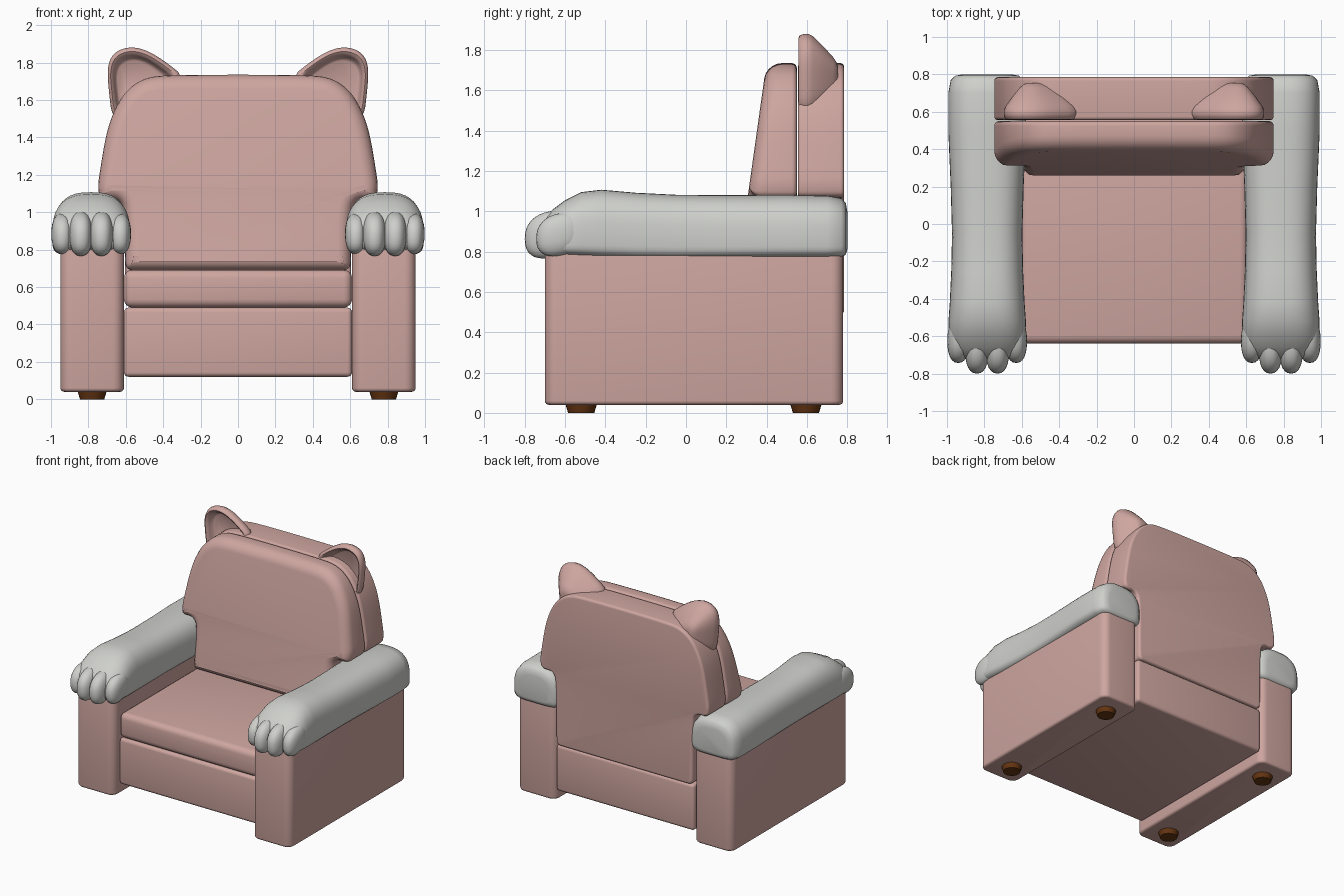
import bpy, bmesh
from math import sin, cos, pi, radians, copysign
from mathutils import Vector, Matrix

old = bpy.data.objects.get("Cube")
if old:
    bpy.data.objects.remove(old, do_unlink=True)


def material(name, rgb):
    m = bpy.data.materials.new(name)
    m.use_nodes = True
    colour = (*rgb, 1)
    m.diffuse_color = colour
    m.node_tree.nodes["Principled BSDF"].inputs["Base Color"].default_value = colour
    return m


PINK = material("dusty_pink_fabric", (0.62, 0.38, 0.35))
GREY = material("light_grey_fur", (0.62, 0.63, 0.60))
BROWN = material("dark_brown_wood", (0.13, 0.035, 0.006))


def finish(bm, name, mat, angle=40):
    bmesh.ops.recalc_face_normals(bm, faces=bm.faces[:])
    mesh = bpy.data.meshes.new(name)
    bm.to_mesh(mesh)
    bm.free()
    mesh.materials.append(mat)
    ob = bpy.data.objects.new(name, mesh)
    bpy.context.collection.objects.link(ob)
    bpy.ops.object.select_all(action='DESELECT')
    ob.select_set(True)
    bpy.context.view_layer.objects.active = ob
    bpy.ops.object.shade_smooth_by_angle(angle=radians(angle))
    return ob


def box(name, x, y, z, mat, soft, corner=0):
    """Rounded box from (min, max) ranges; corner rounds the upright edges more."""
    bm = bmesh.new()
    bmesh.ops.create_cube(bm, size=1)
    for v in bm.verts:
        v.co = [r[0] if c < 0 else r[1] for c, r in zip(v.co, (x, y, z))]
    if corner:
        upright = [e for e in bm.edges if abs(e.verts[0].co.z - e.verts[1].co.z) > 0.01]
        bmesh.ops.bevel(bm, geom=upright, offset=corner, segments=6,
                        profile=0.5, affect='EDGES')
    sharp = [e for e in bm.edges if e.calc_face_angle(0) > 1]
    bmesh.ops.bevel(bm, geom=sharp, offset=soft, segments=4, profile=0.5, affect='EDGES')
    return finish(bm, name, mat)


def loft(name, rings, mat, angle=40):
    """Skin a list of closed rings and cap both ends."""
    bm = bmesh.new()
    rows = [[bm.verts.new(p) for p in ring] for ring in rings]
    n = len(rows[0])
    for a, b in zip(rows, rows[1:]):
        for i in range(n):
            j = (i + 1) % n
            bm.faces.new((a[i], a[j], b[j], b[i]))
    bm.faces.new(rows[0])
    bm.faces.new(rows[-1])
    return finish(bm, name, mat, angle)


def smooth(points, rounds):
    """Corner cutting on a closed outline."""
    for _ in range(rounds):
        out = []
        for p, q in zip(points, points[1:] + points[:1]):
            out += [p.lerp(q, 0.25), p.lerp(q, 0.75)]
        points = out
    return points


def inward(points, d):
    """Offset a counter-clockwise outline inwards."""
    out = []
    for i, p in enumerate(points):
        t = (points[(i + 1) % len(points)] - points[i - 1]).normalized()
        out.append(p + Vector((-t.y, t.x)) * d)
    return out


def back_outline(bottom):
    half = [(0.52, bottom), (0.60, bottom), (0.605, bottom + 0.08), (0.605, 0.96),
            (0.625, 1.07), (0.735, 1.065), (0.75, 1.13), (0.74, 1.21), (0.705, 1.42),
            (0.665, 1.54), (0.60, 1.65), (0.50, 1.72), (0.36, 1.735)]
    half = [Vector(p) for p in half]
    return smooth(half + [Vector((-p.x, p.y)) for p in reversed(half)], 3)


def slab(name, bottom, front, back, r_front, r_back):
    """Rounded upright slab; front is a function of height."""
    outline = back_outline(bottom)
    rings = []
    steps = [k * pi / 10 for k in range(6)]
    for a in steps:
        d = r_front * (1 - sin(a))
        rings.append([(p.x, front(p.y) + r_front * (1 - cos(a)), p.y)
                      for p in inward(outline, d)])
    for a in reversed(steps):
        d = r_back * (1 - sin(a))
        rings.append([(p.x, back - r_back * (1 - cos(a)), p.y)
                      for p in inward(outline, d)])
    return loft(name, rings, PINK)


# Seat and back
box("seat_base", (-0.61, 0.61), (-0.635, 0.775), (0.12, 0.49), PINK, 0.025)
box("seat_cushion", (-0.61, 0.61), (-0.64, 0.5), (0.49, 0.692), PINK, 0.045)
slab("back_panel", 0.49, lambda z: 0.555, 0.785, 0.02, 0.02)
slab("back_cushion", 0.69, lambda z: 0.31 + 0.14 * (z - 1.1), 0.55, 0.075, 0.025)


def arm_ring(side, y, hw, top, low):
    """Dome-like section: soft above, squarer below."""
    mid = low + 0.35 * (top - low)
    ring = []
    for k in range(40):
        c, s = cos(k * pi / 20), sin(k * pi / 20)
        e, h = (0.75, top - mid) if s > 0 else (0.4, mid - low)
        ring.append((side * (0.785 + hw * copysign(abs(c) ** e, c)), y,
                     mid + h * copysign(abs(s) ** e, s)))
    return ring


# Stations along the arm: depth, half width, top, bottom
ARM = [(0.80, 0.13, 1.00, 0.81), (0.793, 0.17, 1.04, 0.785), (0.77, 0.195, 1.065, 0.772),
       (0.70, 0.208, 1.078, 0.768), (0.5, 0.208, 1.08, 0.768), (0.2, 0.195, 1.08, 0.766),
       (-0.05, 0.188, 1.082, 0.765), (-0.25, 0.192, 1.092, 0.766),
       (-0.42, 0.20, 1.107, 0.77), (-0.52, 0.207, 1.095, 0.775),
       (-0.60, 0.205, 1.055, 0.78), (-0.66, 0.19, 1.01, 0.79),
       (-0.70, 0.165, 0.97, 0.80), (-0.725, 0.11, 0.93, 0.83)]

# Toe placement: offset from arm centre, y, z and radii
TOES = [(-0.155, -0.625, 0.885, (0.058, 0.118, 0.105)),
        (-0.055, -0.675, 0.885, (0.063, 0.125, 0.115)),
        (0.055, -0.675, 0.885, (0.063, 0.125, 0.115)),
        (0.155, -0.625, 0.885, (0.058, 0.118, 0.105))]

# Ear outline seen from the front, and the point its back tapers to
EAR = [Vector(p) for p in [(0.27, 1.71), (0.40, 1.815), (0.50, 1.872), (0.59, 1.885),
                           (0.67, 1.85), (0.70, 1.77), (0.69, 1.64), (0.675, 1.52),
                           (0.63, 1.49), (0.45, 1.58)]]
EAR_LAYERS = [(0.34, 0.625), (0.27, 0.615), (0.22, 0.585), (0.17, 0.567), (0.10, 0.558),
              (0.04, 0.563), (0.0, 0.585), (0.0, 0.605), (0.06, 0.63), (0.30, 0.682),
              (0.55, 0.73), (0.68, 0.748), (0.80, 0.755)]

for side, label in ((1, "left"), (-1, "right")):
    # Side panel and paw-shaped armrest
    xs = sorted((side * 0.61, side * 0.95))
    box(label + "_side_panel", xs, (-0.70, 0.78), (0.04, 0.83), PINK, 0.02, 0.06)
    loft(label + "_arm", [arm_ring(side, *s) for s in ARM], GREY, 60)
    for i, (dx, y, z, r) in enumerate(TOES):
        bm = bmesh.new()
        bmesh.ops.create_uvsphere(bm, u_segments=24, v_segments=16, radius=1)
        for v in bm.verts:
            # squarer toe, drooping towards the front
            v.co = [copysign(abs(c) ** 0.85, c) * q for c, q in zip(v.co, r)]
            v.co.z += 0.18 * v.co.y
        bmesh.ops.translate(bm, verts=bm.verts[:], vec=(side * (0.785 + dx), y, z))
        finish(bm, f"{label}_toe_{i + 1}", GREY, 60)

    # Ear with a hollow front
    outline = smooth(EAR, 2)
    hub = Vector((0.54, 1.67))
    loft(label + "_ear", [[(side * q.x, y, q.y) for q in (p.lerp(hub, t) for p in outline)]
                          for t, y in EAR_LAYERS], PINK, 50)

    # Tapered feet
    for y, place in ((-0.52, "front"), (0.595, "back")):
        bm = bmesh.new()
        bmesh.ops.create_cone(bm, cap_ends=True, segments=24, radius1=0.065, radius2=0.08,
                              depth=0.05, matrix=Matrix.Translation((side * 0.78, y, 0.025)))
        finish(bm, f"{label}_{place}_foot", BROWN)
